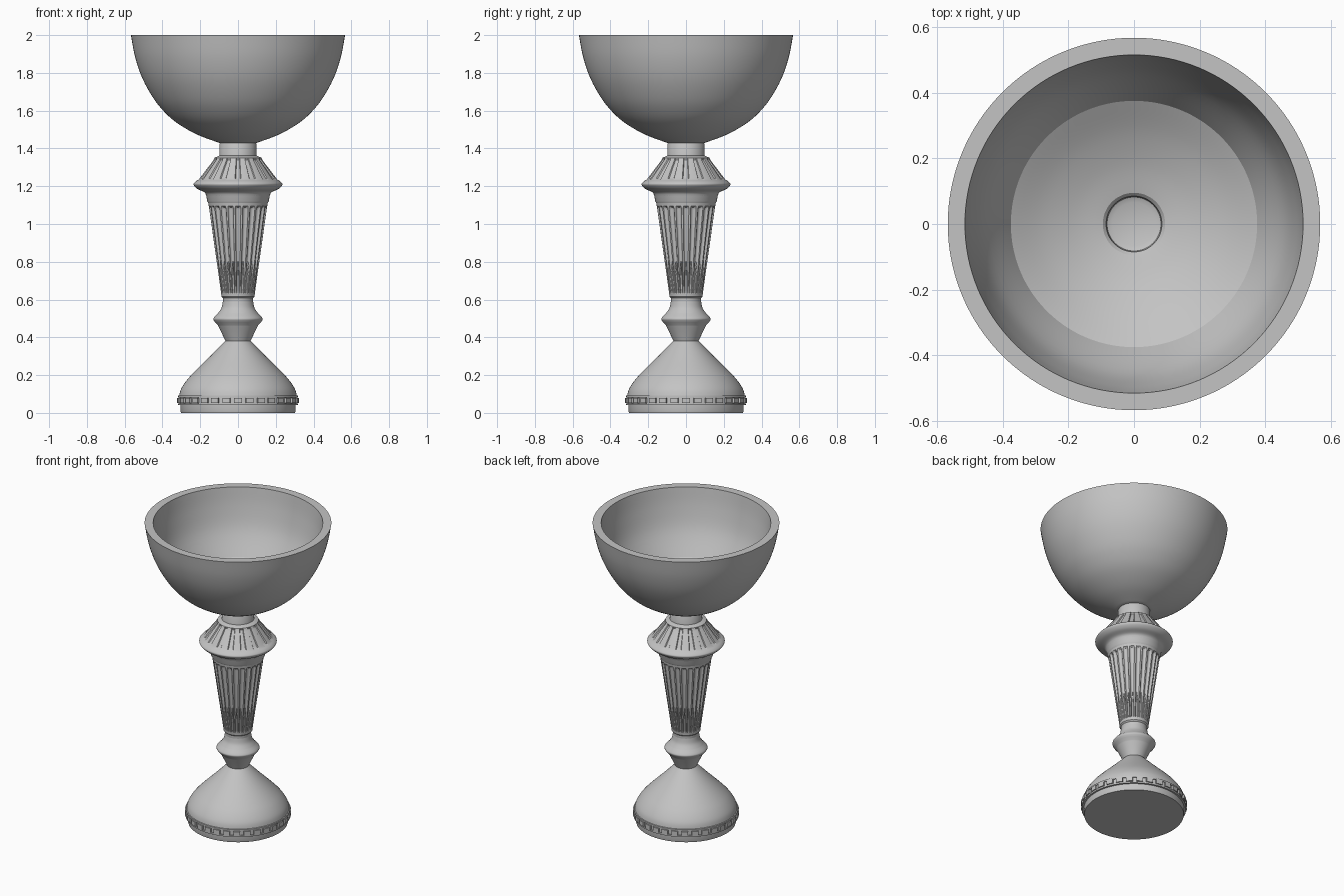
import bpy
import bmesh
from math import sin, cos, pi, hypot, sqrt, radians
from mathutils import Matrix

cube = bpy.data.objects.get("Cube")
if cube:
    bpy.data.objects.remove(cube)

stone = bpy.data.materials.new("grey_stone")
stone.use_nodes = True
GREY = (0.55, 0.55, 0.55, 1)
stone.diffuse_color = GREY
stone.node_tree.nodes["Principled BSDF"].inputs["Base Color"].default_value = GREY


def finish(name, bm, angle=30):
    """Turn a bmesh into a shaded object with the stone material."""
    bmesh.ops.recalc_face_normals(bm, faces=bm.faces)
    mesh = bpy.data.meshes.new(name)
    bm.to_mesh(mesh)
    bm.free()
    mesh.materials.append(stone)
    mesh.shade_smooth()
    mesh.set_sharp_from_angle(angle=radians(angle))
    obj = bpy.data.objects.new(name, mesh)
    bpy.context.collection.objects.link(obj)
    return obj


def smooth(points, steps=5):
    """Catmull-Rom curve through (radius, height) points."""
    ext = [points[0]] + points + [points[-1]]
    out = []
    for a, b, c, d in zip(ext, ext[1:], ext[2:], ext[3:]):
        for i in range(steps):
            t = i / steps
            out.append(tuple(
                0.5 * (2 * q + (r - p) * t + (2 * p - 5 * q + 4 * r - s) * t ** 2
                       + (3 * q - p - 3 * r + s) * t ** 3)
                for p, q, r, s in zip(a, b, c, d)))
    return out + [points[-1]]


def straight(a, b, count):
    return [tuple(p + (q - p) * i / count for p, q in zip(a, b)) for i in range(count + 1)]


def lathe(name, profile, segments=96, carve=None, angle=30):
    """Revolve a profile; carve(angle, radius, height) sinks the surface."""
    bm = bmesh.new()
    rings = []
    for r, z in profile:
        ring = []
        for i in range(segments):
            a = 2 * pi * i / segments
            rr = r - (carve(a, r, z) if carve else 0)
            ring.append(bm.verts.new((rr * cos(a), rr * sin(a), z)))
        rings.append(ring)
    for low, high in zip(rings, rings[1:]):
        for i in range(segments):
            j = (i + 1) % segments
            bm.faces.new((low[i], low[j], high[j], high[i]))
    bm.faces.new(rings[0])
    bm.faces.new(rings[-1])
    return finish(name, bm, angle)


def arc_offset(a, r, count):
    """Distance along the surface from the nearest of count centre lines."""
    pitch = 2 * pi / count
    return ((a + pitch / 2) % pitch - pitch / 2) * r


# Bowl: outer wall, flat rim, inner wall, floor and socket
outer = smooth([(0.10, 1.43), (0.22, 1.475), (0.33, 1.54), (0.405, 1.61),
                (0.46, 1.685), (0.51, 1.78), (0.545, 1.885), (0.567, 2.0)])
inner = smooth([(0.515, 2.0), (0.495, 1.88), (0.455, 1.74), (0.375, 1.595)])
floor = smooth([(0.375, 1.595), (0.28, 1.54), (0.18, 1.498), (0.095, 1.475)])
socket = [(0.085, 1.465), (0.082, 1.445), (0.066, 1.438)]
lathe("bowl", outer + inner + floor[1:] + socket, 128, angle=25)

# Neck under the bowl
lathe("neck", [(0.105, 1.34), (0.098, 1.365), (0.098, 1.425), (0.094, 1.432)])

# Knob with radiating slots on its sloping top
SLOTS = 16


def knob_slots(a, r, z):
    u = abs(arc_offset(a, r, SLOTS))
    return 0.008 if u < 0.2 * 2 * pi * r / SLOTS and 1.238 < z < 1.345 else 0


shoulder = [(0.212, 1.233)] + straight((0.205, 1.24), (0.13, 1.338), 12) + [(0.125, 1.35), (0.10, 1.362)]
lip = smooth([(0.165, 1.145), (0.178, 1.168), (0.215, 1.186), (0.235, 1.208), (0.228, 1.222), (0.212, 1.233)])
lathe("knob", lip[:-1] + shoulder, SLOTS * 20, knob_slots)

# Plain collar between the knob and the column
lathe("upper_collar", [(0.157, 1.11), (0.164, 1.122), (0.167, 1.15), (0.172, 1.16)])

# Tapered column with round-ended flutes and pointed tongues at their feet
FLUTES = 24


def column_flutes(a, r, z):
    u = abs(arc_offset(a, r, FLUTES))
    half = 0.37 * 2 * pi * r / FLUTES
    over = max(0, z - (1.095 - half), 0.635 + half - z)
    q = hypot(u, over) / half
    if q >= 1:
        return 0
    depth = 0.012 * sqrt(1 - q * q)
    tongue = half * 0.6 * min(1, max(0, (0.80 - z) / 0.08))
    return depth * 0.2 if u < tongue else depth


lathe("fluted_column", straight((0.087, 0.615), (0.158, 1.115), 75), FLUTES * 16, column_flutes)

# Lower collar and small knop
lathe("lower_collar", [(0.078, 0.575), (0.08, 0.585), (0.08, 0.608), (0.088, 0.616), (0.088, 0.622)])
lathe("knop", smooth([(0.064, 0.375), (0.085, 0.42), (0.107, 0.465)])
      + smooth([(0.122, 0.48), (0.131, 0.497), (0.122, 0.512)])
      + smooth([(0.108, 0.525), (0.088, 0.555), (0.08, 0.59)]))

# Bell-shaped foot on a plain plinth
lathe("foot", smooth([(0.312, 0.088), (0.302, 0.125), (0.275, 0.168), (0.235, 0.213),
                      (0.15, 0.297), (0.066, 0.382)]))
lathe("plinth", [(0.302, 0.0), (0.305, 0.01), (0.305, 0.05)])

# Recessed band with two fillets
lathe("foot_band", [(0.305, 0.041), (0.317, 0.041), (0.317, 0.051), (0.311, 0.051),
                    (0.311, 0.081), (0.317, 0.081), (0.317, 0.091), (0.30, 0.095)])

# Row of blocks around the band
BLOCKS = 32
bm = bmesh.new()
for k in range(BLOCKS):
    place = (Matrix.Rotation(2 * pi * k / BLOCKS, 4, "Z")
             @ Matrix.Translation((0.314, 0, 0.066))
             @ Matrix.Diagonal((0.016, 0.04, 0.027, 1)))
    bmesh.ops.create_cube(bm, size=1, matrix=place)
finish("band_blocks", bm)
